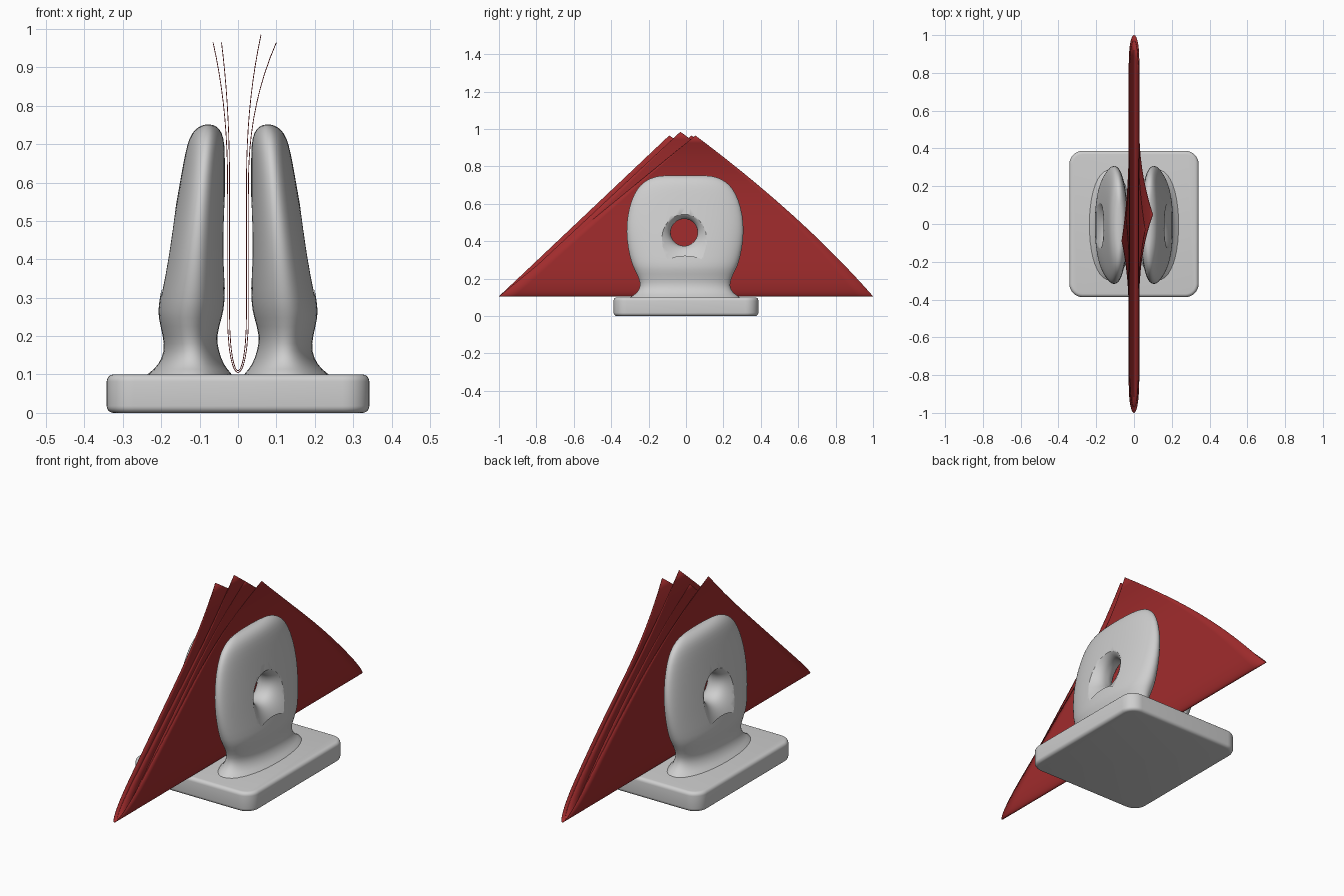
import bpy, bmesh, math
from mathutils import Vector

if "Cube" in bpy.data.objects:
    bpy.data.objects.remove(bpy.data.objects["Cube"])


def material(name, rgb):
    m = bpy.data.materials.new(name)
    m.diffuse_color = (*rgb, 1)
    m.use_nodes = True
    m.node_tree.nodes["Principled BSDF"].inputs["Base Color"].default_value = m.diffuse_color
    return m


GREY = material("light grey", (0.62, 0.62, 0.62))
RED = material("dark red", (0.36, 0.025, 0.026))


def make(name, bm, mat, angle=60):
    bmesh.ops.recalc_face_normals(bm, faces=bm.faces[:])
    me = bpy.data.meshes.new(name)
    bm.to_mesh(me)
    bm.free()
    ob = bpy.data.objects.new(name, me)
    bpy.context.collection.objects.link(ob)
    me.materials.append(mat)
    select(ob)
    bpy.ops.object.shade_smooth_by_angle(angle=math.radians(angle))
    return ob


def select(ob):
    bpy.ops.object.select_all(action='DESELECT')
    ob.select_set(True)
    bpy.context.view_layer.objects.active = ob


def loft(rings, cap=True):
    bm = bmesh.new()
    loops = [[bm.verts.new(p) for p in r] for r in rings]
    n = len(loops[0])
    for a, b in zip(loops, loops[1:]):
        for i in range(n):
            bm.faces.new((a[i], a[(i + 1) % n], b[(i + 1) % n], b[i]))
    if cap:
        bm.faces.new(loops[0][::-1])
        bm.faces.new(loops[-1])
    return bm


# base: rounded slab with softened edges
def slab_ring(inset, z, hx=0.342, hy=0.387, r=0.07):
    pts = []
    for k, (sx, sy) in enumerate([(1, 1), (-1, 1), (-1, -1), (1, -1)]):
        for i in range(9):
            a = math.radians(90 * k + 90 * i / 8)
            pts.append((sx * (hx - r) + (r - inset) * math.cos(a),
                        sy * (hy - r) + (r - inset) * math.sin(a), z))
    return pts


E = 0.018
steps = [(E * (1 - math.sin(a)), E * (1 - math.cos(a)))
         for a in [math.pi / 2 * i / 5 for i in range(6)]]
rings = [slab_ring(i, z) for i, z in steps] + [slab_ring(i, 0.1 - z) for i, z in reversed(steps)]
make("base", loft(rings), GREY, 40)

# upright: stacked oval sections (z, inner x, outer x, half depth)
SECTIONS = [
    (0.092, 0.003, 0.255, 0.32), (0.102, 0.018, 0.232, 0.29), (0.125, 0.037, 0.207, 0.255),
    (0.16, 0.05, 0.191, 0.238), (0.20, 0.057, 0.195, 0.246), (0.25, 0.041, 0.209, 0.272),
    (0.285, 0.034, 0.207, 0.288), (0.36, 0.034, 0.193, 0.306), (0.45, 0.034, 0.178, 0.316),
    (0.54, 0.034, 0.162, 0.309), (0.62, 0.034, 0.148, 0.288), (0.68, 0.034, 0.137, 0.258),
    (0.717, 0.037, 0.127, 0.222), (0.739, 0.047, 0.112, 0.18), (0.749, 0.06, 0.095, 0.14),
    (0.751, 0.072, 0.084, 0.11)]


def oval(z, x0, x1, hy, n=40, p=2 / 2.15):
    out = []
    for i in range(n):
        a = 2 * math.pi * i / n
        c, s = math.cos(a), math.sin(a)
        out.append(((x0 + x1) / 2 + (x1 - x0) / 2 * math.copysign(abs(c) ** p, c),
                    hy * math.copysign(abs(s) ** p, s) - 0.005, z))
    return out


upright = make("uprights", loft([oval(*s) for s in SECTIONS]), GREY)

# flared cutter for the round hole
rings = []
for i in range(25):
    t = -1.3 + 2.6 * i / 24
    r = 0.072 + 0.05 * abs(t) ** 2.6
    rings.append([(0.106 + 0.072 * t, -0.01 + r * math.cos(2 * math.pi * k / 48),
                   0.447 + r * math.sin(2 * math.pi * k / 48)) for k in range(48)])
cutter = make("hole_cutter", loft(rings), GREY)
cutter.hide_render = True

select(upright)
sub = upright.modifiers.new("smooth", 'SUBSURF')
sub.levels = sub.render_levels = 1
cut = upright.modifiers.new("hole", 'BOOLEAN')
cut.operation, cut.object, cut.solver = 'DIFFERENCE', cutter, 'EXACT'
mir = upright.modifiers.new("pair", 'MIRROR')
mir.use_mirror_merge = False
for m in ("smooth", "hole", "pair"):
    bpy.ops.object.modifier_apply(modifier=m)
bpy.data.objects.remove(cutter)
select(upright)
bpy.ops.object.shade_smooth_by_angle(angle=math.radians(60))


# napkins: square sheets folded to a U, tips flaring outward
def napkin(name, half, z0, reach, left, right):
    """left/right: (apex x, apex y, apex z) of the two free corners"""
    rows = []
    N, M = 28, 24
    for side, (ax, ay, az) in ((-1, left), (1, right)):
        for j in range(N + 1):
            h = (j / N) ** 2 if j < 8 else (8 / N) ** 2 + (1 - (8 / N) ** 2) * (j - 8) / (N - 8)
            z = z0 + h * (az - z0)
            u = min(1, (z - z0) / 0.14)
            x = half * math.sqrt(1 - (1 - u) ** 2)
            f = max(0, (z - 0.58) / (az - 0.58))
            x += (abs(ax) - half) * f ** 2.3
            row = []
            for i in range(M + 1):
                s = -1 + 2 * i / M
                y = ay * h + s * (1 - h) * reach + 0.2 * h * (1 - h) * max(s, 0)
                row.append(Vector((side * x, y, z)))
            if side < 0:
                rows.insert(0, row)
            elif j:
                rows.append(row)
    bm = bmesh.new()
    grid = [[bm.verts.new(p) for p in r] for r in rows]
    for a, b in zip(grid, grid[1:]):
        for i in range(M):
            bm.faces.new((a[i], a[i + 1], b[i + 1], b[i]))
    bmesh.ops.remove_doubles(bm, verts=bm.verts[:], dist=1e-5)
    ob = make(name, bm, RED)
    sol = ob.modifiers.new("thickness", 'SOLIDIFY')
    sol.thickness, sol.offset = 0.002, 0


napkin("outer_napkin", 0.027, 0.105, 1.0, (-0.065, -0.09, 0.965), (0.1, 0.05, 0.965))
napkin("inner_napkin", 0.022, 0.110, 0.97, (-0.043, 0.03, 0.965), (0.06, -0.03, 0.985))
